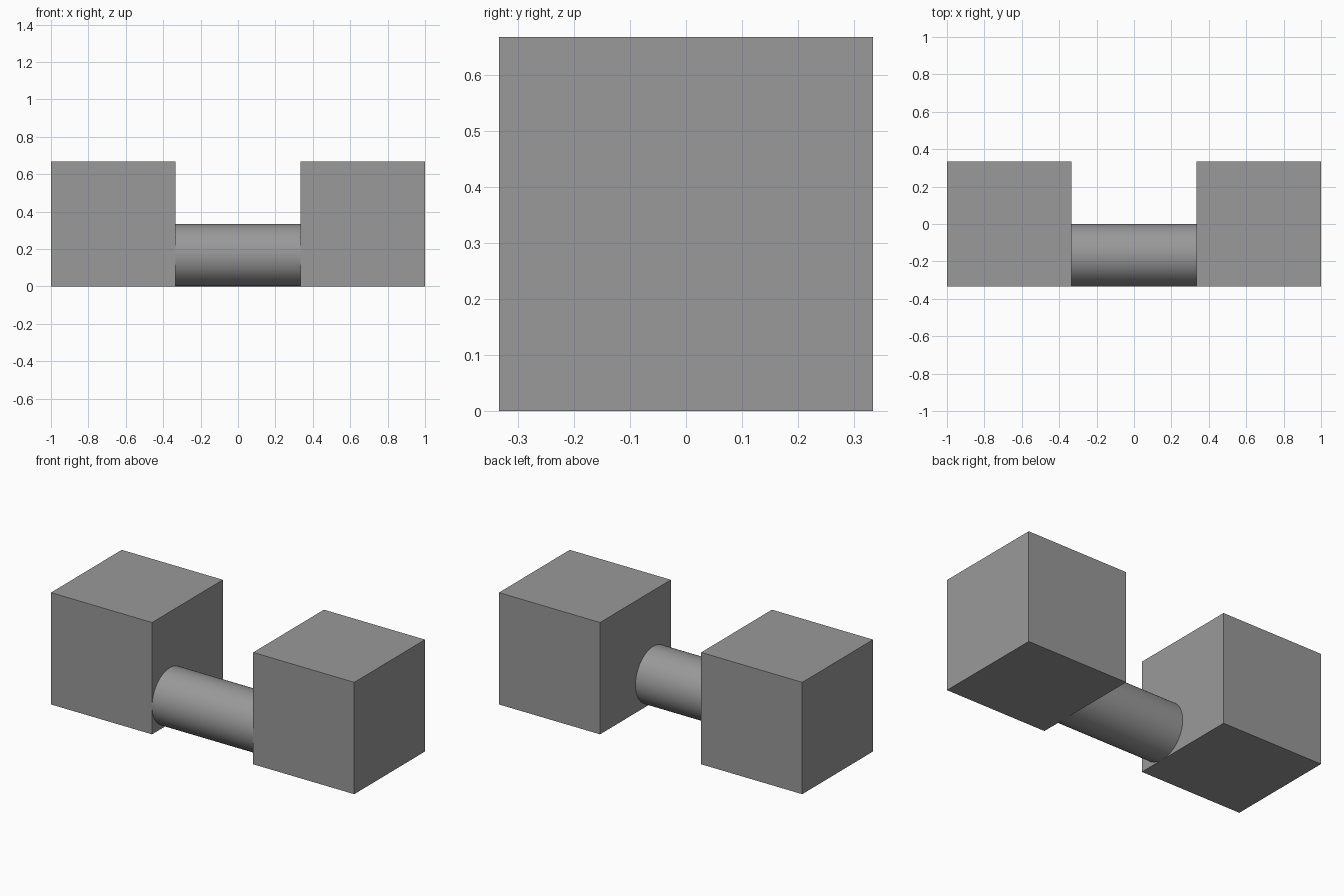
import bpy
import math

default = bpy.data.objects.get("Cube")
if default:
    bpy.data.objects.remove(default, do_unlink=True)

SIDE = 2 / 3        # edge of each end block
RADIUS = SIDE / 4   # bar radius

grey = bpy.data.materials.new("mid_grey")
grey.use_nodes = True
colour = (0.32, 0.32, 0.32, 1)
grey.diffuse_color = colour
grey.node_tree.nodes["Principled BSDF"].inputs["Base Color"].default_value = colour


def finish(name):
    obj = bpy.context.object
    obj.name = name
    obj.data.materials.append(grey)
    return obj


# End blocks
for name, side in (("right_block", -1), ("left_block", 1)):
    bpy.ops.mesh.primitive_cube_add(size=SIDE, location=(side * SIDE, 0, SIDE / 2))
    finish(name)

# Connecting bar, set low and flush with the front of the blocks
bpy.ops.mesh.primitive_cylinder_add(
    vertices=64, radius=RADIUS, depth=SIDE,
    location=(0, RADIUS - SIDE / 2, RADIUS), rotation=(0, math.pi / 2, 0))
finish("connecting_bar")
bpy.ops.object.shade_smooth_by_angle(angle=math.radians(30))
